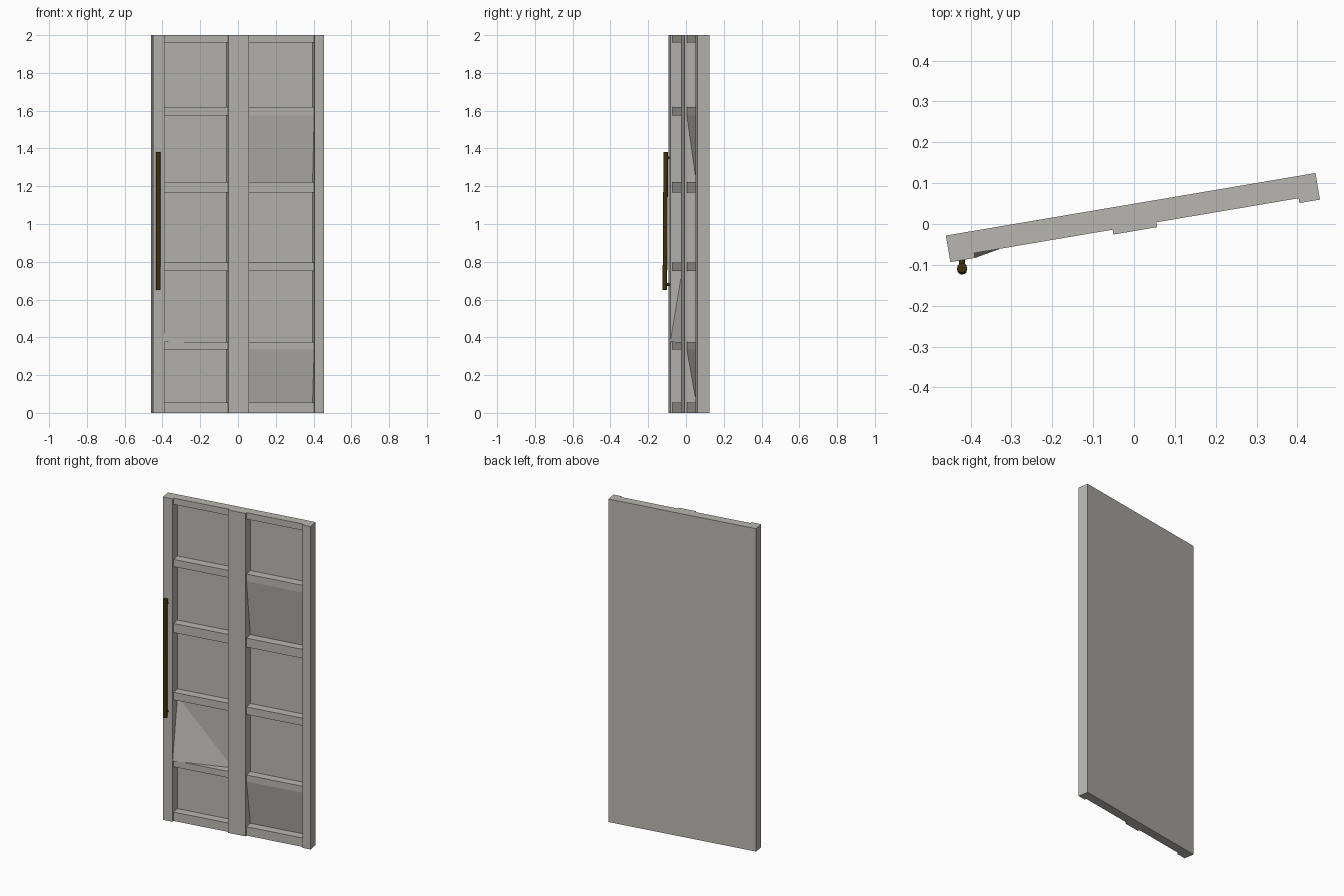
import bpy, bmesh, math
from mathutils import Matrix, Vector

if "Cube" in bpy.data.objects:
    bpy.data.objects.remove(bpy.data.objects["Cube"])

ROT = Matrix.Rotation(math.radians(9.6), 4, 'Z')   # the door stands slightly ajar


def material(name, colour):
    m = bpy.data.materials.new(name)
    m.diffuse_color = (*colour, 1)
    m.use_nodes = True
    m.node_tree.nodes["Principled BSDF"].inputs["Base Color"].default_value = m.diffuse_color
    return m


GREY = material("warm grey", (0.48, 0.47, 0.44))
BRONZE = material("dark bronze", (0.05, 0.032, 0.004))


def add_object(name, bm, mat, turn=True):
    mesh = bpy.data.meshes.new(name)
    bm.to_mesh(mesh)
    bm.free()
    mesh.materials.append(mat)
    ob = bpy.data.objects.new(name, mesh)
    if turn:
        ob.matrix_world = ROT
    bpy.context.collection.objects.link(ob)
    return ob


def box(name, x0, x1, y0, y1, z0, z1):
    bm = bmesh.new()
    bmesh.ops.create_cube(bm, size=1)
    for v in bm.verts:
        v.co = ((x0 + x1) / 2 + v.co.x * (x1 - x0),
                (y0 + y1) / 2 + v.co.y * (y1 - y0),
                (z0 + z1) / 2 + v.co.z * (z1 - z0))
    return add_object(name, bm, GREY)


def sheet(name, points):
    bm = bmesh.new()
    bm.faces.new([bm.verts.new(p) for p in points])
    return add_object(name, bm, GREY)


def rod(name, a, b, r, sides=12):
    a, b = Vector(a), Vector(b)
    d = b - a
    bm = bmesh.new()
    bmesh.ops.create_cone(bm, cap_ends=True, segments=sides, radius1=r, radius2=r, depth=d.length)
    bm.transform(Matrix.Translation((a + b) / 2) @ d.to_track_quat('Z', 'Y').to_matrix().to_4x4())
    return add_object(name, bm, BRONZE, turn=False)


FRONT, RAIL, PANEL, BACK = -0.017, -0.005, 0.046, 0.049

# Back skin and three uprights
box("door_skin", -0.459, 0.459, PANEL, BACK, 0, 2)
stiles = {"left_stile": (-0.459, -0.398), "middle_stile": (-0.054, 0.055), "right_stile": (0.408, 0.459)}
for name, (x0, x1) in stiles.items():
    box(name, x0, x1, FRONT, PANEL, 0, 2)

# Cross rails in both bays
rails = [(0, 0.055), (0.335, 0.375), (0.75, 0.797), (1.167, 1.223), (1.575, 1.62), (1.96, 2)]
bays = [(-0.398, -0.054), (0.055, 0.408)]
for side, (x0, x1) in zip(("left", "right"), bays):
    for z0, z1 in rails:
        box(side + "_rail", x0, x1, RAIL, PANEL, z0, z1)

# Sloping panels in two right-hand bays
for z0, z1 in ((0.055, 0.335), (1.223, 1.575)):
    sheet("sloping_panel", [(0.055, PANEL, z0), (0.408, PANEL, z0), (0.408, RAIL, z1), (0.055, RAIL, z1)])

# Folded corner in the lower left bay, facing inward
sheet("folded_panel", [(-0.398, FRONT, 0.376), (-0.398, PANEL, 0.75), (-0.054, PANEL, 0.376)])

# Pull handle with two standoffs
rod("handle_bar", (-0.421, -0.112, 0.65), (-0.421, -0.107, 1.38), 0.012)
for z, y in ((0.68, -0.111), (1.35, -0.107)):
    rod("handle_standoff", (-0.421, -0.085, z), (-0.421, y, z), 0.007)
